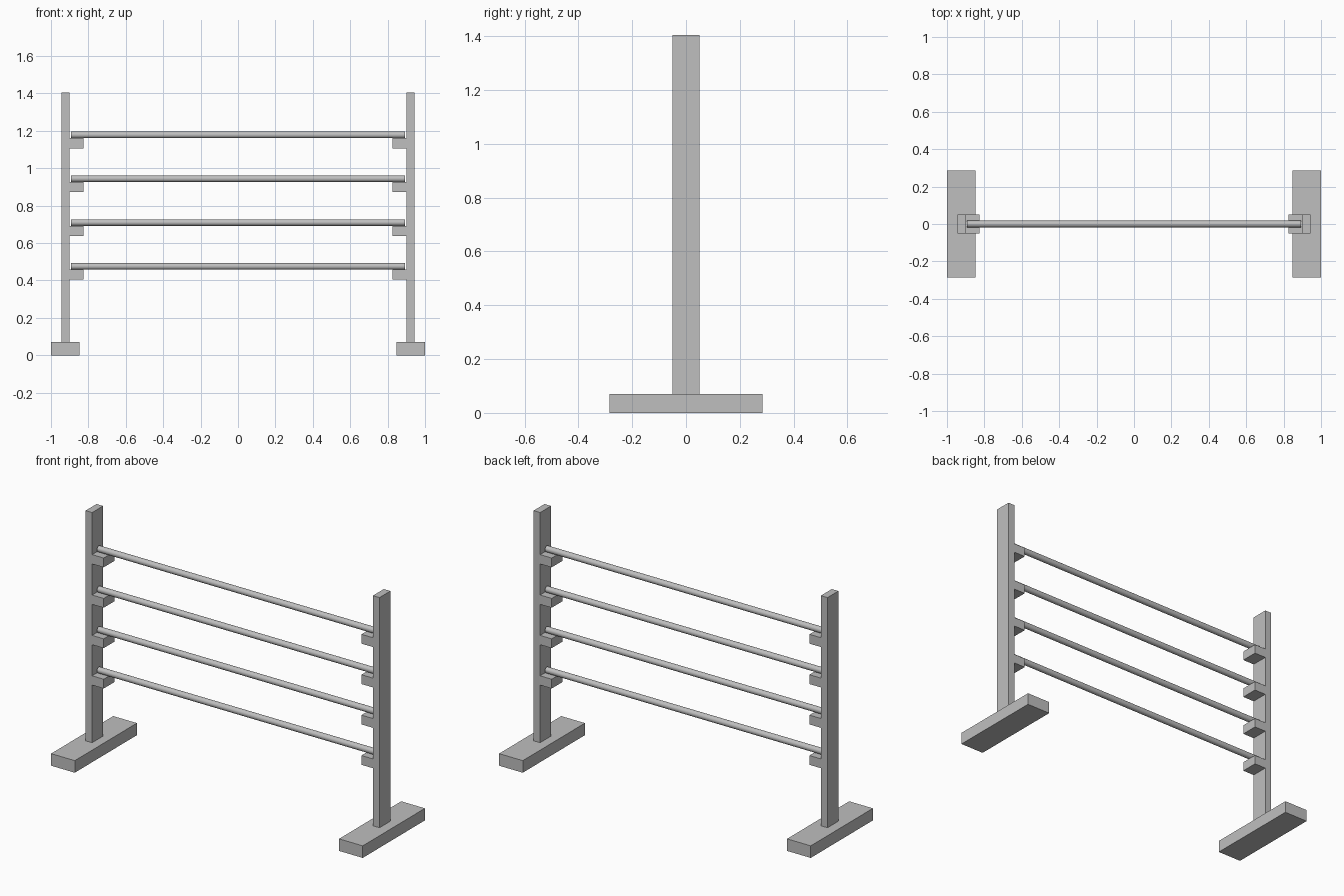
import bpy, bmesh
from math import pi

if "Cube" in bpy.data.objects:
    bpy.data.objects.remove(bpy.data.objects["Cube"], do_unlink=True)

grey = bpy.data.materials.new("plain grey")
grey.use_nodes = True
grey.diffuse_color = (0.52, 0.52, 0.52, 1)
grey.node_tree.nodes["Principled BSDF"].inputs["Base Color"].default_value = grey.diffuse_color

FOOT_TOP, POST_TOP = 0.07, 1.405
POST_OUT, POST_IN, LEDGE_IN = 0.943, 0.901, 0.827
HALF_DEPTH = 0.05
LEDGE_H, ROD_R = 0.054, 0.0175
LEDGES = [0.404 + 0.2343 * i for i in range(4)]  # underside heights


def extruded(name, profile, half_depth):
    """Extrude an (x, z) outline evenly along y."""
    bm = bmesh.new()
    face = bm.faces.new([bm.verts.new((x, -half_depth, z)) for x, z in profile])
    new = bmesh.ops.extrude_face_region(bm, geom=[face])["geom"]
    verts = [v for v in new if isinstance(v, bmesh.types.BMVert)]
    bmesh.ops.translate(bm, verts=verts, vec=(0, 2 * half_depth, 0))
    bmesh.ops.recalc_face_normals(bm, faces=bm.faces)
    mesh = bpy.data.meshes.new(name)
    bm.to_mesh(mesh)
    bm.free()
    mesh.materials.append(grey)
    obj = bpy.data.objects.new(name, mesh)
    bpy.context.collection.objects.link(obj)


# Post outline with its ledges stepping out on the inner side
post = [(POST_OUT, FOOT_TOP), (POST_OUT, POST_TOP), (POST_IN, POST_TOP)]
for z in reversed(LEDGES):
    post += [(POST_IN, z + LEDGE_H), (LEDGE_IN, z + LEDGE_H), (LEDGE_IN, z), (POST_IN, z)]
post.append((POST_IN, FOOT_TOP))
foot = [(0.848, 0), (1, 0), (1, FOOT_TOP), (0.848, FOOT_TOP)]

# Matching stands on both sides
for side, s in (("left", 1), ("right", -1)):
    extruded(side + "_post", [(s * x, z) for x, z in post], HALF_DEPTH)
    extruded(side + "_foot", [(s * x, z) for x, z in foot], 0.285)

# Round rails resting on the ledges
for i, z in enumerate(LEDGES):
    bpy.ops.mesh.primitive_cylinder_add(vertices=24, radius=ROD_R, depth=1.786,
                                        location=(0, 0, z + LEDGE_H + ROD_R),
                                        rotation=(0, pi / 2, 0))
    rail = bpy.context.object
    rail.name = f"rail_{i + 1}"
    rail.data.materials.append(grey)
    bpy.ops.object.shade_smooth_by_angle()
